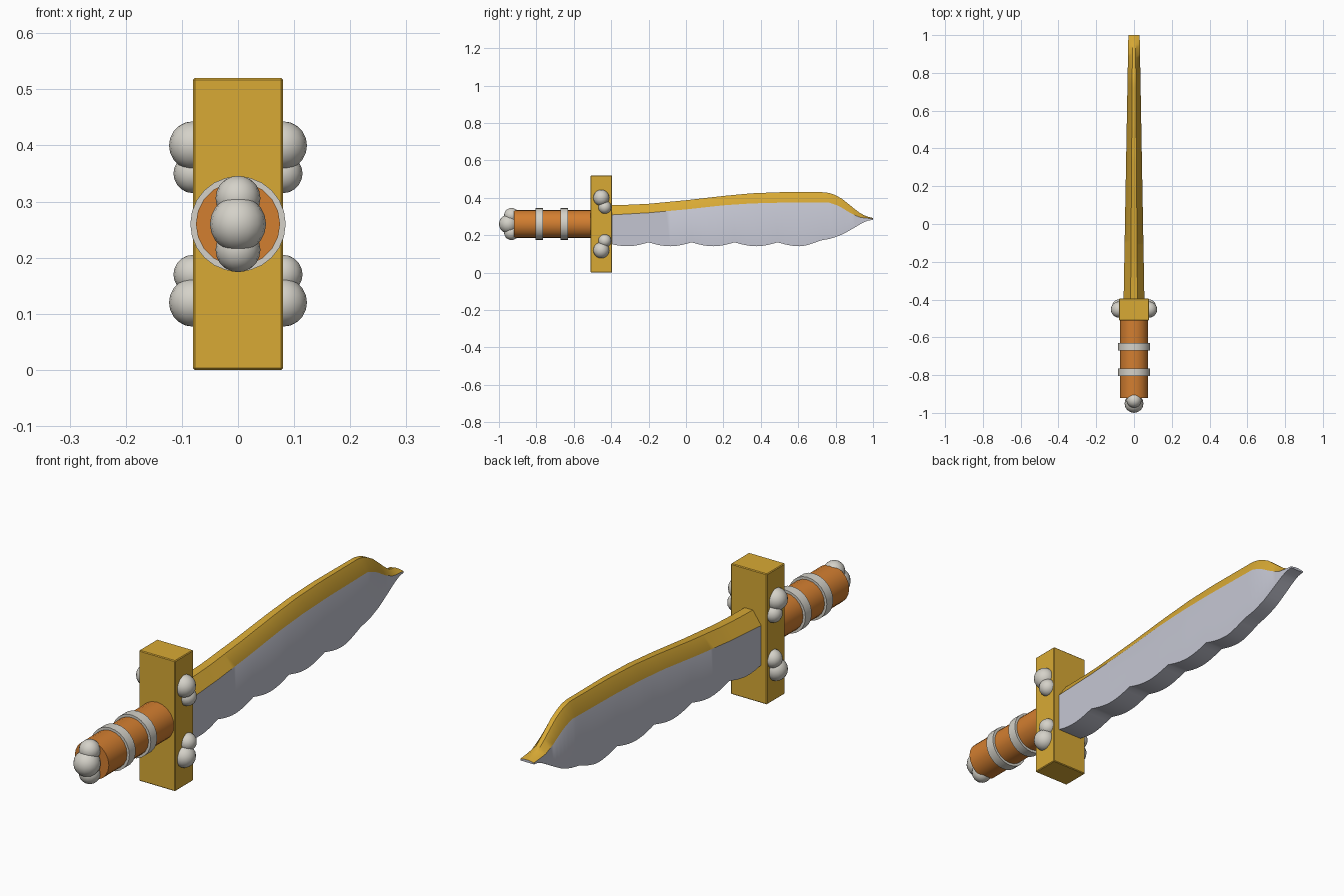
import bpy, bmesh, math
from mathutils import Matrix

if "Cube" in bpy.data.objects:
    bpy.data.objects.remove(bpy.data.objects["Cube"])

def material(name, rgb):
    m = bpy.data.materials.new(name)
    m.diffuse_color = (*rgb, 1)
    m.use_nodes = True
    m.node_tree.nodes["Principled BSDF"].inputs["Base Color"].default_value = m.diffuse_color
    return m

GOLD = material("gold", (0.69, 0.40, 0.035))
ORANGE = material("orange grip", (0.65, 0.21, 0.03))
SILVER = material("silver blade", (0.55, 0.56, 0.64))
BONE = material("pale studs", (0.66, 0.64, 0.58))

def finish(name, bm, *mats, smooth=True):
    bmesh.ops.recalc_face_normals(bm, faces=bm.faces)
    me = bpy.data.meshes.new(name)
    bm.to_mesh(me)
    bm.free()
    for m in mats:
        me.materials.append(m)
    ob = bpy.data.objects.new(name, me)
    bpy.context.collection.objects.link(ob)
    if smooth:
        bpy.ops.object.select_all(action='DESELECT')
        ob.select_set(True)
        bpy.context.view_layer.objects.active = ob
        bpy.ops.object.shade_smooth_by_angle(angle=math.radians(35))
    return ob

def rod(name, y0, y1, r, sides, mat):
    bm = bmesh.new()
    m = Matrix.Translation((0, (y0 + y1) / 2, 0.26)) @ Matrix.Rotation(math.pi / 2, 4, 'X')
    bmesh.ops.create_cone(bm, cap_ends=True, segments=sides, radius1=r, radius2=r,
                          depth=y1 - y0, matrix=m)
    return finish(name, bm, mat)

def ball(name, loc, r):
    bm = bmesh.new()
    bmesh.ops.create_uvsphere(bm, u_segments=16, v_segments=10, radius=r,
                              matrix=Matrix.Translation(loc))
    return finish(name, bm, BONE)

def interp(pts, y):
    for (a, za), (b, zb) in zip(pts, pts[1:]):
        if y <= b:
            return za + (zb - za) * (y - a) / (b - a)
    return pts[-1][1]

# Guard block
bm = bmesh.new()
bmesh.ops.create_cube(bm, size=1, matrix=Matrix.Translation((0, -0.4525, 0.26))
                      @ Matrix.Diagonal((0.16, 0.115, 0.52, 1)))
bmesh.ops.bevel(bm, geom=bm.edges[:], offset=0.003, segments=1, affect='EDGES')
finish("guard", bm, GOLD, smooth=False)

# Grip with two bands
rod("grip", -0.92, -0.50, 0.075, 20, ORANGE)
for i, y in enumerate((-0.785, -0.65)):
    rod(f"grip_band_{i + 1}", y - 0.02, y + 0.02, 0.085, 24, BONE)

# Pommel studs
ball("pommel_stud", (0, -0.95, 0.26), 0.05)
for s in (-1, 1):
    ball("pommel_side_stud", (0, -0.933, 0.26 + s * 0.046), 0.04)

# Guard studs, mirrored left/right and up/down
for sx in (-1, 1):
    for sz in (-1, 1):
        ball("guard_large_stud", (sx * 0.08, -0.453, 0.26 + sz * 0.14), 0.043)
        ball("guard_small_stud", (sx * 0.08, -0.434, 0.26 + sz * 0.09), 0.035)

# Blade: six-sided section lofted along y
SPINE = [(-0.43, 0.36), (-0.3, 0.363), (-0.2, 0.368), (0, 0.387), (0.2, 0.41), (0.35, 0.424),
         (0.5, 0.43), (0.74, 0.43), (0.78, 0.423), (0.83, 0.398), (0.88, 0.358),
         (0.92, 0.325), (0.96, 0.302), (1, 0.292)]
BORDER = [(-0.43, 0.307), (-0.2, 0.32), (0, 0.338), (0.2, 0.36), (0.35, 0.37), (0.5, 0.374),
          (0.77, 0.374), (0.82, 0.355), (0.88, 0.318), (0.93, 0.295), (1, 0.288)]
TIP_EDGE = [(0.72, 0.172), (0.78, 0.183), (0.84, 0.206), (0.9, 0.24), (0.94, 0.264),
            (0.97, 0.278), (1, 0.282)]

def cutting_edge(y):
    if y > 0.721:
        return interp(TIP_EDGE, y)
    u = ((y + 0.43) / 0.23) % 1
    z = 0.162 - 0.021 * math.sin(math.pi * u)
    return z + 0.010 * max(0, (y - 0.62) / 0.1)

bm = bmesh.new()
rings = []
for i in range(63):
    y = -0.43 + 0.023 * i if i < 62 else 1.0
    k = (y + 0.395) / 1.395
    w, t = 0.055 - 0.025 * k, 0.018 - 0.010 * k
    top, mid, low = interp(SPINE, y), interp(BORDER, y), cutting_edge(y)
    rings.append([bm.verts.new((x, y, z)) for x, z in
                  ((-t, top), (t, top), (w, mid), (w, low), (-w, low), (-w, mid))])
for a, b in zip(rings, rings[1:]):
    for j in range(6):
        n = (j + 1) % 6
        f = bm.faces.new((a[j], a[n], b[n], b[j]))
        f.material_index = 1 if j in (0, 1, 5) else 0   # gilded spine
for r in (rings[0], rings[-1]):
    bm.faces.new(r)
finish("blade", bm, SILVER, GOLD)
